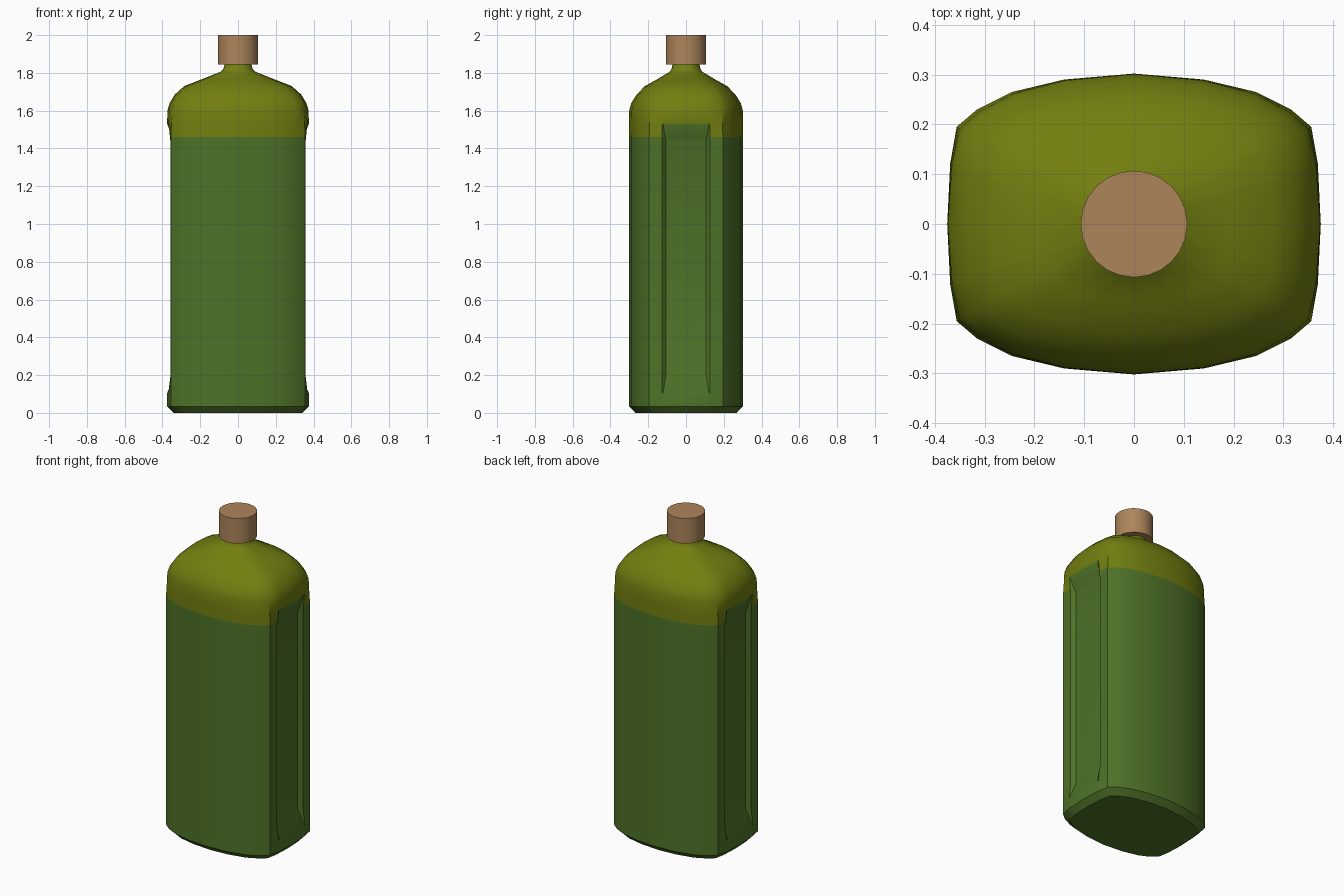
import bpy, bmesh, math

if "Cube" in bpy.data.objects:
    bpy.data.objects.remove(bpy.data.objects["Cube"])


def material(name, rgb):
    m = bpy.data.materials.new(name)
    m.diffuse_color = (*rgb, 1)
    m.use_nodes = True
    m.node_tree.nodes["Principled BSDF"].inputs["Base Color"].default_value = m.diffuse_color
    return m


green = material("bottle green", (0.076, 0.168, 0.021))
olive = material("olive yellow", (0.168, 0.209, 0.005))
tan = material("cap tan", (0.42, 0.235, 0.105))

# One quadrant of the body section, from the narrow side round to the front
QUAD = [(0.375, 0), (0.369, 0.122), (0.368, 0.127), (0.356, 0.195),
        (0.315, 0.23), (0.245, 0.265), (0.14, 0.29), (0, 0.302)]
# The same first points where the side panel is fully recessed
PANEL = [(0.335, 0), (0.335, 0.106), (0.357, 0.127)]


def section(rx, ry, roundness, recess):
    quad = []
    for i, (x, y) in enumerate(QUAD):
        a = math.atan2(y / 0.302, x / 0.375)
        if i < 3:
            x += (PANEL[i][0] - x) * recess
            y += (PANEL[i][1] - y) * recess
        x *= rx / 0.375
        y *= ry / 0.302
        quad.append((x + (rx * math.cos(a) - x) * roundness,
                     y + (ry * math.sin(a) - y) * roundness))
    half = quad + [(-x, y) for x, y in quad[-2::-1]]
    return half + [(x, -y) for x, y in half[-2:0:-1]]


# Rings: height, half width, half depth, roundness, panel recess
RINGS = [(0, 0.342, 0.268, 0, 0), (0.035, 0.375, 0.302, 0, 0),
         (0.105, 0.375, 0.302, 0, 0), (0.2, 0.375, 0.302, 0, 1),
         (1.43, 0.375, 0.302, 0, 1), (1.46, 0.375, 0.302, 0, 0.7),
         (1.53, 0.375, 0.302, 0.08, 0), (1.60, 0.374, 0.301, 0.12, 0),
         (1.64, 0.362, 0.29, 0.15, 0), (1.685, 0.335, 0.262, 0.18, 0),
         (1.73, 0.285, 0.218, 0.25, 0), (1.765, 0.195, 0.155, 0.4, 0),
         (1.805, 0.095, 0.088, 0.8, 0), (1.82, 0.078, 0.077, 1, 0),
         (1.85, 0.07, 0.07, 1, 0)]

# Bottle body, lofted through the rings
bm = bmesh.new()
loops = [[bm.verts.new((x, y, z)) for x, y in section(rx, ry, t, r)]
         for z, rx, ry, t, r in RINGS]
for lo, hi in zip(loops, loops[1:]):
    n = len(lo)
    for i in range(n):
        j = (i + 1) % n
        bm.faces.new((lo[i], lo[j], hi[j], hi[i]))
bm.faces.new(loops[0][::-1])
bm.faces.new(loops[-1])
# Olive above the fill line, except on the side panels
for f in bm.faces:
    c = f.calc_center_median()
    panel = abs(c.y) < 0.126 and abs(c.x) > 0.3 and c.z < 1.53
    f.material_index = 1 if c.z > 1.46 and not panel else 0
bmesh.ops.recalc_face_normals(bm, faces=bm.faces)
mesh = bpy.data.meshes.new("bottle_body")
bm.to_mesh(mesh)
bm.free()
body = bpy.data.objects.new("bottle_body", mesh)
bpy.context.collection.objects.link(body)
mesh.materials.append(green)
mesh.materials.append(olive)

# Cap
bpy.ops.mesh.primitive_cylinder_add(vertices=24, radius=0.107, depth=0.155,
                                    location=(0, 0, 1.9225))
cap = bpy.context.object
cap.name = "cap"
cap.data.materials.append(tan)

for o in (body, cap):
    bpy.ops.object.select_all(action='DESELECT')
    o.select_set(True)
    bpy.context.view_layer.objects.active = o
    bpy.ops.object.shade_smooth_by_angle(angle=math.radians(35))
